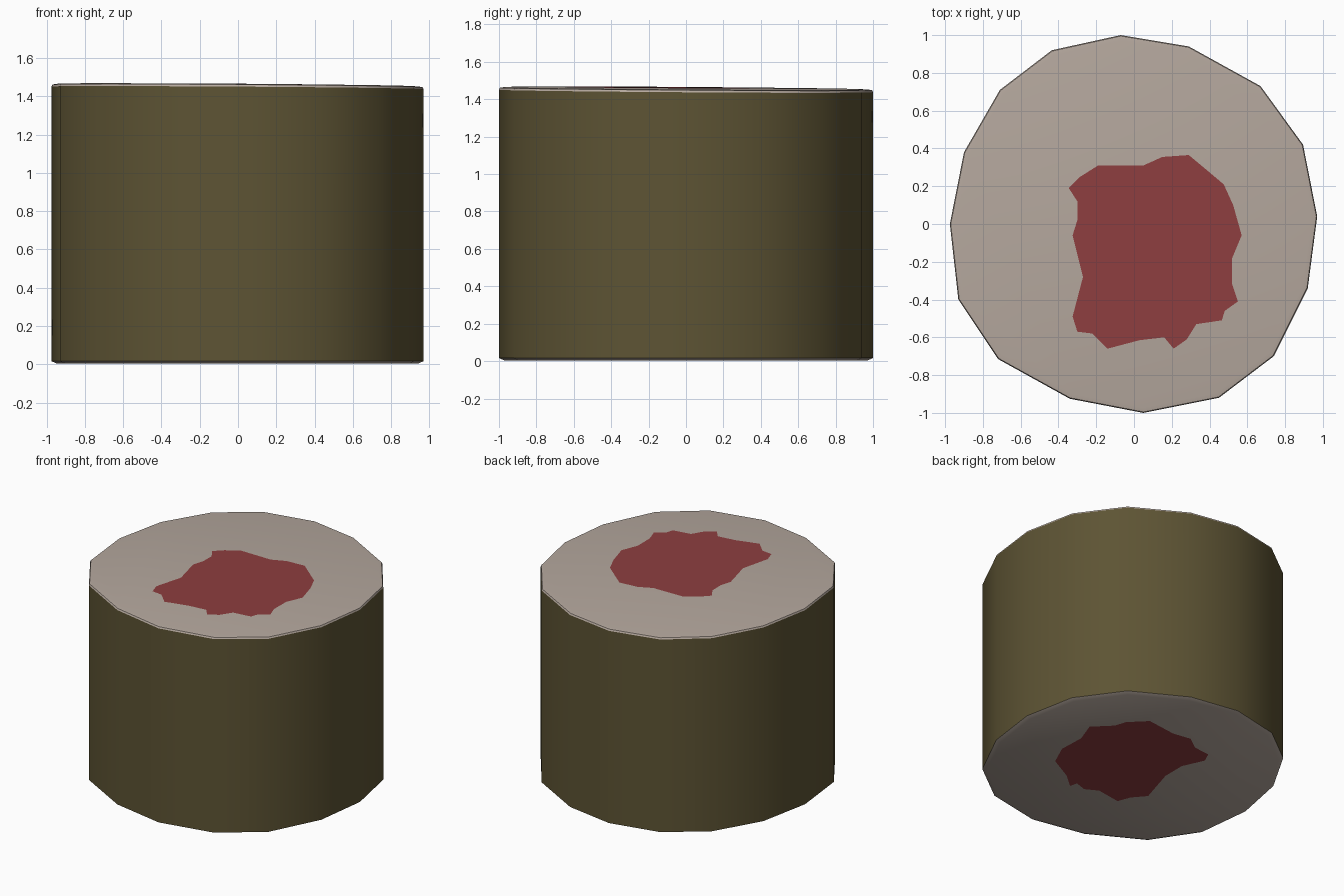
import bpy, bmesh, math

if "Cube" in bpy.data.objects:
    bpy.data.objects.remove(bpy.data.objects["Cube"])

def material(name, rgb):
    m = bpy.data.materials.new(name)
    m.diffuse_color = (*rgb, 1)
    m.use_nodes = True
    m.node_tree.nodes["Principled BSDF"].inputs["Base Color"].default_value = m.diffuse_color
    return m

BARK = material("olive_rind", (0.110, 0.088, 0.034))
CAP = material("pale_cap", (0.46, 0.39, 0.34))
RED = material("dark_red", (0.27, 0.048, 0.050))

# Sixteen-sided irregular outline, seen from above, counter-clockwise
OUTLINE = [(0.97, 0.04), (0.895, 0.42), (0.67, 0.73), (0.29, 0.94),
           (-0.07, 1.0), (-0.435, 0.92), (-0.71, 0.71), (-0.90, 0.38),
           (-0.975, 0.0), (-0.93, -0.40), (-0.72, -0.715), (-0.34, -0.925),
           (0.05, -1.0), (0.45, -0.92), (0.74, -0.70), (0.92, -0.34)]

# Blotch outlines on the upper and lower cut
TOP_BLOTCH = [(-0.19, 0.31), (0.05, 0.31), (0.15, 0.355), (0.29, 0.365), (0.38, 0.29),
              (0.475, 0.21), (0.525, 0.10), (0.57, -0.06), (0.52, -0.18), (0.52, -0.32),
              (0.55, -0.41), (0.48, -0.46), (0.465, -0.51), (0.33, -0.53), (0.28, -0.61),
              (0.21, -0.66), (0.16, -0.60), (0.03, -0.615), (-0.14, -0.66), (-0.22, -0.58),
              (-0.30, -0.57), (-0.325, -0.49), (-0.27, -0.28), (-0.325, -0.06),
              (-0.30, 0.02), (-0.30, 0.12), (-0.345, 0.19), (-0.285, 0.25)]
# lower blotch in diagonal (u, s) axes: u along -x+y, s along x+y
LOW_BLOTCH = [(-0.52, 0.12), (-0.46, 0.28), (-0.32, 0.41), (-0.25, 0.56), (-0.08, 0.56),
              (0.0, 0.60), (0.16, 0.60), (0.30, 0.42), (0.41, 0.34), (0.43, 0.22),
              (0.51, 0.12), (0.48, 0.04), (0.32, -0.02), (0.20, -0.14), (0.06, -0.40),
              (-0.06, -0.41), (-0.15, -0.45), (-0.26, -0.30), (-0.36, -0.27),
              (-0.40, -0.19), (-0.45, -0.22), (-0.46, -0.08)]

def top_z(x, y):
    """Slightly tilted upper cut."""
    return 1.459 - 0.007 * (x + y)

def low_z(x, y):
    return 0.003

def ring(bm, scale, zfunc, dz):
    return [bm.verts.new((x * scale, y * scale, zfunc(x, y) + dz)) for x, y in OUTLINE]

def bridge(bm, a, b):
    n = len(a)
    for i in range(n):
        bm.faces.new((a[i], a[(i + 1) % n], b[(i + 1) % n], b[i]))

def finish(bm, name, mat, angle):
    bm.normal_update()
    me = bpy.data.meshes.new(name)
    bm.to_mesh(me)
    bm.free()
    me.materials.append(mat)
    ob = bpy.data.objects.new(name, me)
    bpy.context.collection.objects.link(ob)
    bpy.ops.object.select_all(action='DESELECT')
    ob.select_set(True)
    bpy.context.view_layer.objects.active = ob
    bpy.ops.object.shade_smooth_by_angle(angle=math.radians(angle))
    return ob

# Olive side wall
bm = bmesh.new()
bridge(bm, ring(bm, 1, low_z, 0.013), ring(bm, 1, top_z, -0.015))
finish(bm, "side_wall", BARK, 40)

# Pale cuts with a small bevelled rim
bm = bmesh.new()
a, b = ring(bm, 1, top_z, -0.015), ring(bm, 0.97, top_z, 0)
c = ring(bm, 0.995, top_z, -0.004)
bridge(bm, a, c)
bridge(bm, c, b)
bm.faces.new(b)
finish(bm, "top_cut", CAP, 35)

bm = bmesh.new()
a, b = ring(bm, 1, low_z, 0.013), ring(bm, 0.97, low_z, 0)
bridge(bm, b, a)
bm.faces.new(b[::-1])
finish(bm, "bottom_cut", CAP, 35)

# Red blotches laid on the cuts
def blotch(name, pts, zfunc, dz, up):
    bm = bmesh.new()
    f = bm.faces.new([bm.verts.new((x, y, zfunc(x, y) + dz)) for x, y in pts])
    f.normal_update()
    if (f.normal.z > 0) != up:
        f.normal_flip()
    bmesh.ops.triangulate(bm, faces=bm.faces[:])
    finish(bm, name, RED, 35)

r = math.sqrt(0.5)
blotch("top_blotch", TOP_BLOTCH, top_z, 0.003, True)
blotch("bottom_blotch", [((s - u) * r, (s + u) * r) for u, s in LOW_BLOTCH], low_z, -0.003, False)
